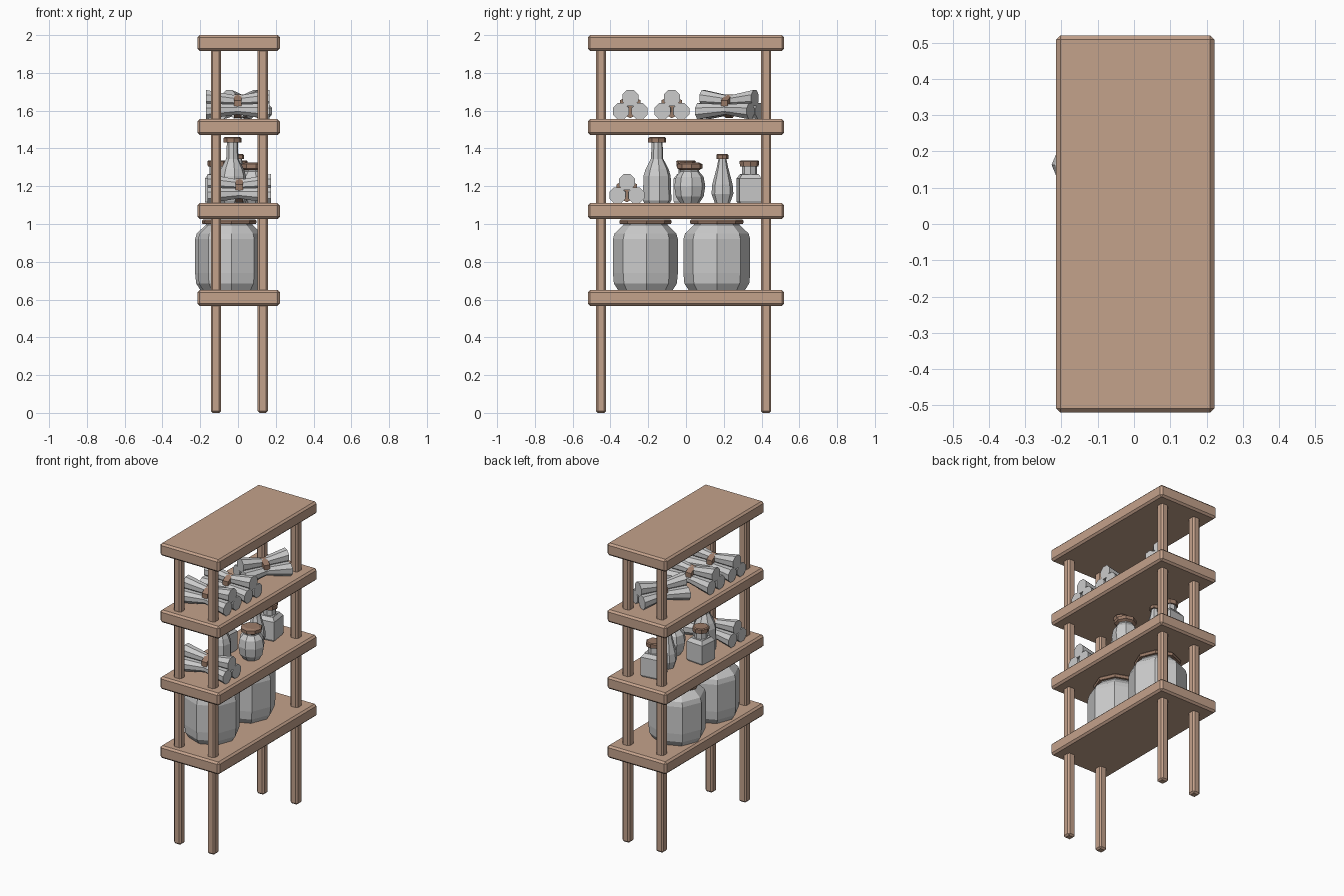
import bpy, bmesh
from math import cos, sin, pi, radians
from mathutils import Vector, Matrix

if "Cube" in bpy.data.objects:
    bpy.data.objects.remove(bpy.data.objects["Cube"])


def material(name, color):
    m = bpy.data.materials.new(name)
    m.diffuse_color = color
    m.use_nodes = True
    m.node_tree.nodes["Principled BSDF"].inputs["Base Color"].default_value = m.diffuse_color
    return m


wood = material("wood", (0.55, 0.36, 0.26, 1))
dark = material("dark_wood", (0.33, 0.20, 0.14, 1))


def finish(name, bm, mat=None, matrix=None):
    bmesh.ops.recalc_face_normals(bm, faces=bm.faces)
    me = bpy.data.meshes.new(name)
    bm.to_mesh(me)
    bm.free()
    ob = bpy.data.objects.new(name, me)
    bpy.context.collection.objects.link(ob)
    if mat:
        me.materials.append(mat)
    if matrix:
        ob.matrix_world = matrix
    return ob


def box(name, lo, hi, bevel, mat):
    lo, hi = Vector(lo), Vector(hi)
    bm = bmesh.new()
    bmesh.ops.create_cube(bm, size=1)
    for v in bm.verts:
        v.co = (lo + hi) / 2 + v.co * (hi - lo)
    bmesh.ops.bevel(bm, geom=bm.edges[:], offset=bevel, segments=1, affect='EDGES')
    return finish(name, bm, mat)


def loft(bm, rings):
    """Skin a list of vertex-coordinate rings and cap both ends."""
    loops = [[bm.verts.new(p) for p in r] for r in rings]
    n = len(loops[0])
    for a, b in zip(loops, loops[1:]):
        for i in range(n):
            j = (i + 1) % n
            bm.faces.new((a[i], a[j], b[j], b[i]))
    bm.faces.new(loops[0])
    bm.faces.new(loops[-1])


def turned(name, pos, profile, sides=8, turn=0, mat=None):
    bm = bmesh.new()
    angles = [radians(turn) + 2 * pi * i / sides for i in range(sides)]
    loft(bm, [[(r * cos(a), r * sin(a), z) for a in angles] for r, z in profile])
    return finish(name, bm, mat, Matrix.Translation(pos))


def ring_x(x, y, z, r, sides=8, turn=pi / 8):
    return [(x, y + r * cos(turn + 2 * pi * i / sides), z + r * sin(turn + 2 * pi * i / sides))
            for i in range(sides)]


def bundle(name, pos, angle=0, half=0.168):
    """Three flared scrolls tied at the waist; axis along x before turning."""
    m = Matrix.Translation(pos) @ Matrix.Rotation(radians(angle), 4, 'Z')
    cz = 0.07
    bm = bmesh.new()
    for y, z in ((-0.05, 0.042), (0.05, 0.042), (0, 0.112)):
        ym, zm = y * 0.64, cz + (z - cz) * 0.64
        loft(bm, [ring_x(-half, y, z, 0.046), ring_x(0, ym, zm, 0.029),
                  ring_x(half, y, z, 0.046)])
    finish(name + "_scrolls", bm, None, m)
    bm = bmesh.new()
    loft(bm, [ring_x(x, 0, cz - 0.002, 0.063, 6, pi / 6) for x in (-0.02, 0.02)])
    finish(name + "_tie", bm, dark, m)


# Shelves and posts
tops = (0.65, 1.11, 1.555, 2.0)
for i, z in enumerate(tops):
    box(f"shelf_{i+1}", (-0.215, -0.52, z - 0.083), (0.222, 0.52, z), 0.012, wood)
for x in (-0.117, 0.131):
    for y in (-0.45, 0.424):
        box(f"post_{'left' if x < 0 else 'right'}_{'front' if y < 0 else 'back'}",
            (x - 0.027, y - 0.027, 0), (x + 0.027, y + 0.027, 1.93), 0.01, wood)

# Large jars on the lowest shelf
for i, (x, y, r, t) in enumerate(((-0.04, -0.215, 0.172, 2), (-0.05, 0.163, 0.177, 0))):
    turned(f"large_jar_{i+1}", (x, y, tops[0]),
           [(r * 0.84, 0), (r * 0.97, 0.035), (r, 0.09), (r, 0.27), (r * 0.95, 0.3),
            (r * 0.68, 0.345), (r * 0.68, 0.36)], 8, t)
    turned(f"large_jar_lid_{i+1}", (x, y, tops[0]),
           [(r * 0.78, 0.35), (r * 0.8, 0.358), (r * 0.8, 0.367), (r * 0.76, 0.374)], 8, t, dark)

# Tall bottle
p = (-0.03, -0.153, tops[1])
turned("tall_bottle", p, [(0.068, 0), (0.077, 0.015), (0.073, 0.145), (0.062, 0.18),
                          (0.033, 0.235), (0.029, 0.33)], 8, 10)
turned("tall_bottle_stopper", p, [(0.048, 0.322), (0.048, 0.345), (0.04, 0.35)], 8, 10, dark)

# Round pot
p = (0.085, 0.02, tops[1])
turned("round_pot", p, [(0.05, 0), (0.074, 0.035), (0.083, 0.09), (0.074, 0.14),
                        (0.05, 0.168), (0.05, 0.19)], 8, 8)
turned("round_pot_lid", p, [(0.05, 0.175), (0.067, 0.185), (0.067, 0.207), (0.05, 0.215)],
       8, 8, dark)

# Slim bottle
p = (0, 0.193, tops[1])
turned("slim_bottle", p, [(0.04, 0), (0.058, 0.05), (0.054, 0.1), (0.03, 0.19),
                          (0.021, 0.235)], 8, 0)
turned("slim_bottle_stopper", p, [(0.032, 0.235), (0.032, 0.255), (0.027, 0.26)], 8, 0, dark)

# Square jars
for i, (x, y, t) in enumerate(((0.0, 0.335, 53), (-0.11, 0.0, 40))):
    p = (x, y, tops[1])
    turned(f"square_jar_{i+1}", p, [(0.078, 0), (0.086, 0.012), (0.086, 0.13), (0.062, 0.153),
                                    (0.062, 0.155)], 4, t)
    turned(f"square_jar_neck_{i+1}", p, [(0.04, 0.15), (0.04, 0.2)], 8, t)
    turned(f"square_jar_lid_{i+1}", p, [(0.05, 0.195), (0.052, 0.222), (0.045, 0.227)], 8, t, dark)

# Scroll bundles
bundle("middle_bundle", (0.007, -0.313, tops[1]))
bundle("upper_bundle_1", (-0.002, -0.295, tops[2]))
bundle("upper_bundle_2", (-0.002, -0.075, tops[2]))
bundle("upper_bundle_3", (0.025, 0.228, tops[2]), 62, 0.155)
